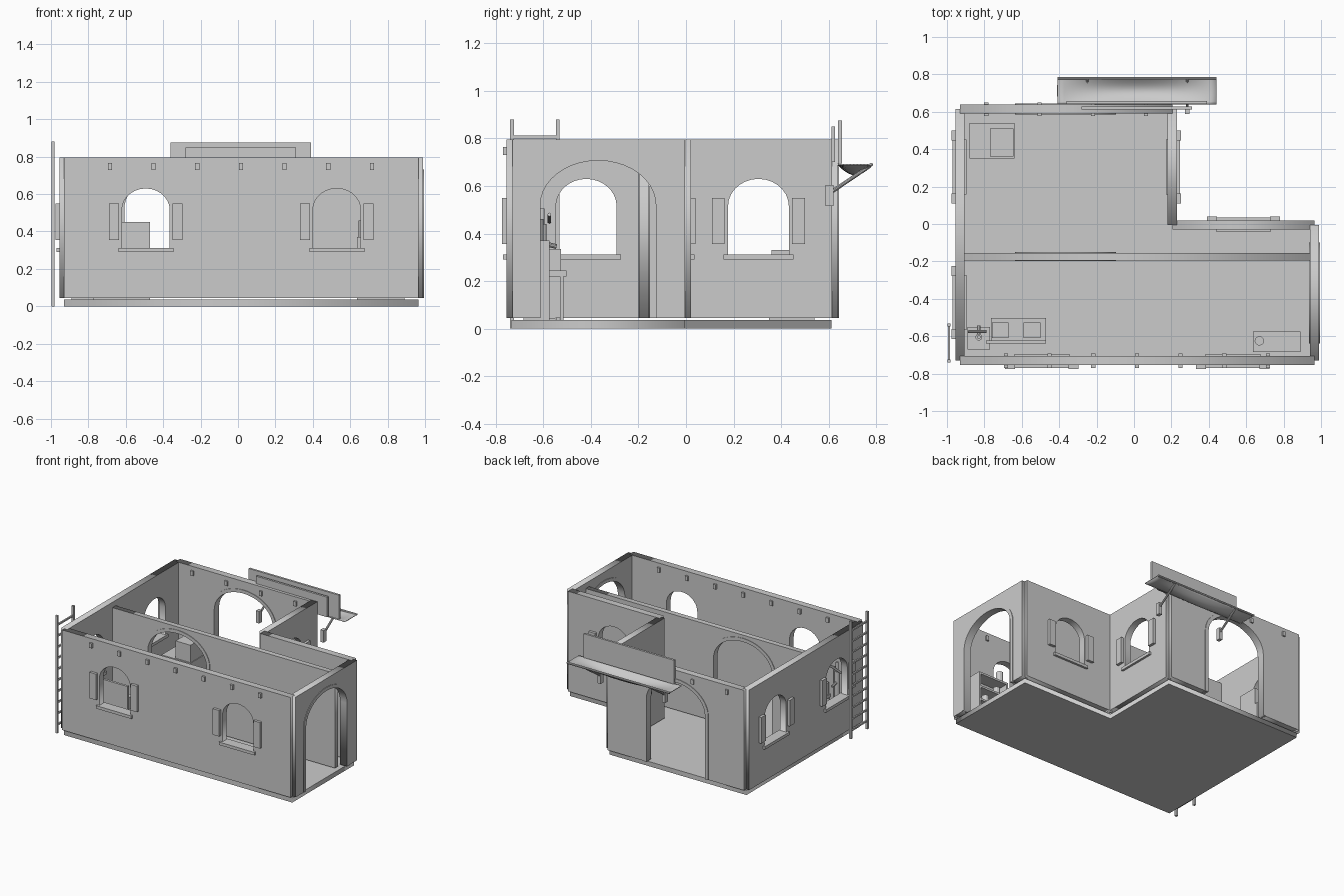
import bpy, bmesh, math
from mathutils import Matrix, Vector

if "Cube" in bpy.data.objects:
    bpy.data.objects.remove(bpy.data.objects["Cube"])

mat = bpy.data.materials.new("plain_grey")
mat.diffuse_color = (0.6, 0.6, 0.6, 1)
mat.use_nodes = True
mat.node_tree.nodes["Principled BSDF"].inputs["Base Color"].default_value = mat.diffuse_color


def add(name, mesh):
    mesh.name = name
    mesh.materials.clear()
    mesh.materials.append(mat)
    ob = bpy.data.objects.new(name, mesh)
    bpy.context.collection.objects.link(ob)
    return ob


def box(name, x0, x1, y0, y1, z0, z1):
    bm = bmesh.new()
    bmesh.ops.create_cube(bm, size=1)
    for v in bm.verts:
        v.co = ((x0 + x1) / 2 + v.co.x * (x1 - x0), (y0 + y1) / 2 + v.co.y * (y1 - y0),
                (z0 + z1) / 2 + v.co.z * (z1 - z0))
    me = bpy.data.meshes.new(name)
    bm.to_mesh(me)
    bm.free()
    return add(name, me)


def rod(name, p, q, r, n=10):
    p, q = Vector(p), Vector(q)
    bm = bmesh.new()
    bmesh.ops.create_cone(bm, cap_ends=True, segments=n, radius1=r, radius2=r, depth=(q - p).length)
    rot = (q - p).to_track_quat('Z', 'Y').to_matrix().to_4x4()
    bm.transform(Matrix.Translation((p + q) / 2) @ rot)
    me = bpy.data.meshes.new(name)
    bm.to_mesh(me)
    bm.free()
    return add(name, me)


def plate(name, axis, pos, thick, loops):
    """Extrude flat loops (outline plus holes); axis is the wall's running direction."""
    cu = bpy.data.curves.new(name, 'CURVE')
    cu.dimensions, cu.fill_mode, cu.extrude = '2D', 'BOTH', thick / 2
    for loop in loops:
        sp = cu.splines.new('POLY')
        sp.points.add(len(loop) - 1)
        for pt, (u, v) in zip(sp.points, loop):
            pt.co = (u, v, 0, 1)
        sp.use_cyclic_u = True
    tmp = bpy.data.objects.new("tmp", cu)
    bpy.context.collection.objects.link(tmp)
    dg = bpy.context.evaluated_depsgraph_get()
    me = bpy.data.meshes.new_from_object(tmp.evaluated_get(dg))
    bpy.data.objects.remove(tmp)
    m = {'x': Matrix(((1, 0, 0, 0), (0, 0, -1, pos), (0, 1, 0, 0), (0, 0, 0, 1))),
         'y': Matrix(((0, 0, 1, pos), (1, 0, 0, 0), (0, 1, 0, 0), (0, 0, 0, 1))),
         'z': Matrix.Translation((0, 0, pos))}[axis]
    me.transform(m)
    return add(name, me)


def arch(c, half, bottom, spring, rise, n=14):
    """Arched outline from bottom left, over the top, to bottom right."""
    pts = [(c - half, bottom)]
    for i in range(n + 1):
        a = math.pi * (1 - i / n)
        pts.append((c + half * math.cos(a), spring + rise * math.sin(a)))
    return pts + [(c + half, bottom)]


Z0, Z1, T = 0.045, 0.795, 0.05


def wall(name, axis, pos, a, b, out=1, doors=(), windows=(), top=Z1, t=T):
    outline = [(a, Z0)]
    for c in doors:
        outline += arch(c, 0.243, Z0, 0.52, 0.187, 20)
    outline += [(b, Z0), (b, top), (a, top)]
    holes = [arch(c, 0.128, 0.31, 0.515, 0.115) for c in windows]
    plate(name, axis, pos, t, [outline] + holes)
    # thin door surrounds
    for c in doors:
        ring = arch(c, 0.27, Z0, 0.52, 0.212, 20) + arch(c, 0.243, Z0, 0.52, 0.187, 20)[::-1]
        plate(name + "_door_trim", axis, pos, t + 0.008, [ring])
    # sills and shutters
    for c in windows:
        def part(n, u0, u1, w0, w1, z0, z1):
            w0, w1 = sorted((pos + out * w0, pos + out * w1))
            if axis == 'x':
                box(n, u0, u1, w0, w1, z0, z1)
            else:
                box(n, w0, w1, u0, u1, z0, z1)
        part(name + "_sill", c - 0.147, c + 0.147, -T / 2 - 0.01, T / 2 + 0.016, 0.29, 0.312)
        for s in (-1, 1):
            u0, u1 = sorted((c + s * 0.142, c + s * 0.196))
            part(name + "_shutter", u0, u1, T / 2 - 0.002, T / 2 + 0.02, 0.355, 0.55)


# floor slab
plate("floor_slab", 'z', 0.0175, 0.035,
      [[(-0.93, -0.735), (0.965, -0.735), (0.965, -0.005), (0.205, -0.005), (0.205, 0.612), (-0.93, 0.612)]])

# walls
wall("front_wall", 'x', -0.73, -0.93, 0.965, -1, windows=(-0.493, 0.528))
wall("back_wall", 'x', 0.615, -0.93, 0.205, 1, doors=(-0.365,))
wall("left_wall", 'y', -0.93, -0.73, 0.615, -1, windows=(-0.42, 0.305))
wall("right_wall", 'y', 0.965, -0.73, -0.005, 1, doors=(-0.37,))
wall("recess_side_wall", 'y', 0.205, -0.005, 0.615, 1, windows=(0.305,))
wall("recess_back_wall", 'x', -0.005, 0.205, 0.965, 1, windows=(0.585,))
wall("partition", 'x', -0.175, -0.905, 0.94, 1, doors=(-0.365,), top=0.755, t=0.04)

# corner fillers and beam ends through the walls
for i in range(7):
    x = -0.685 + i * 0.2335
    box("front_beam_end", x - 0.011, x + 0.011, -0.77, -0.692, 0.73, 0.765)
for i in range(4):
    x = -0.79 + i * 0.285
    box("back_beam_end", x - 0.011, x + 0.011, 0.577, 0.65, 0.73, 0.765)

# ladder
for y in (-0.733, -0.54):
    box("ladder_rail", -0.997, -0.98, y - 0.008, y + 0.008, 0, 0.88)
for i in range(10):
    z = 0.06 + i * 0.083
    box("ladder_rung", -0.994, -0.983, -0.733, -0.54, z - 0.006, z + 0.006)

# sagging awning
NX, NY = 24, 10
bm = bmesh.new()
grid = [[bm.verts.new((-0.41 + 0.85 * i / NX, 0.64 + 0.145 * j / NY,
                       0.69 - 0.042 * math.sin(math.pi * i / NX) * math.sin(math.pi * j / NY)))
         for j in range(NY + 1)] for i in range(NX + 1)]
for i in range(NX):
    for j in range(NY):
        f = bm.faces.new((grid[i][j], grid[i + 1][j], grid[i + 1][j + 1], grid[i][j + 1]))
        f.smooth = True
me = bpy.data.meshes.new("awning")
bm.to_mesh(me)
bm.free()
awning = add("awning", me)
sol = awning.modifiers.new("thickness", 'SOLIDIFY')
sol.thickness, sol.offset = 0.006, 0
rod("awning_front_pole", (-0.41, 0.779, 0.69), (0.44, 0.779, 0.69), 0.008)
for x in (-0.25, 0.285):
    rod("awning_brace", (x, 0.775, 0.685), (x, 0.605, 0.57), 0.008)
    box("awning_bracket", x - 0.013, x + 0.013, 0.588, 0.622, 0.515, 0.605)

# sign boards above the awning
box("sign_board", -0.36, 0.39, 0.641, 0.657, 0.695, 0.875)
box("sign_backing", -0.28, 0.31, 0.612, 0.628, 0.70, 0.85)

# desk with back board and crates
box("desk_top", -0.765, -0.47, -0.64, -0.503, 0.22, 0.245)
for x in (-0.755, -0.49):
    for y in (-0.63, -0.53):
        box("desk_leg", x, x + 0.015, y, y + 0.015, 0.035, 0.22)
box("desk_back_board", -0.79, -0.47, -0.64, -0.622, 0.035, 0.45)
for x in (-0.76, -0.59):
    box("desk_crate", x, x + 0.09, -0.61, -0.527, 0.245, 0.335)

# hand pump beside the desk
rod("pump_body", (-0.83, -0.605, 0.035), (-0.83, -0.605, 0.44), 0.018, 12)
rod("pump_cap", (-0.83, -0.605, 0.44), (-0.83, -0.605, 0.505), 0.01, 12)
rod("pump_handle", (-0.885, -0.575, 0.45), (-0.79, -0.575, 0.48), 0.008)
rod("pump_spout", (-0.83, -0.605, 0.36), (-0.83, -0.545, 0.345), 0.01)
box("pump_base", -0.89, -0.77, -0.67, -0.55, 0.035, 0.045)

# shelf unit by the right door
for x in (0.635, 0.875):
    box("shelf_side", x, x + 0.015, -0.685, -0.575, 0.035, 0.37)
box("shelf_back", 0.65, 0.875, -0.685, -0.675, 0.035, 0.37)
for z in (0.05, 0.15, 0.25, 0.355):
    box("shelf_board", 0.65, 0.875, -0.675, -0.575, z, z + 0.015)
for x, z in ((0.7, 0.265), (0.8, 0.165), (0.72, 0.065)):
    rod("shelf_pot", (x, -0.62, z), (x, -0.62, z + 0.06), 0.025, 12)
rod("tall_pot", (0.67, -0.625, 0.37), (0.67, -0.625, 0.46), 0.025, 12)

# crates in the back room
box("large_crate", -0.88, -0.64, 0.35, 0.54, 0.035, 0.2)
box("small_crate", -0.77, -0.645, 0.36, 0.51, 0.2, 0.33)
